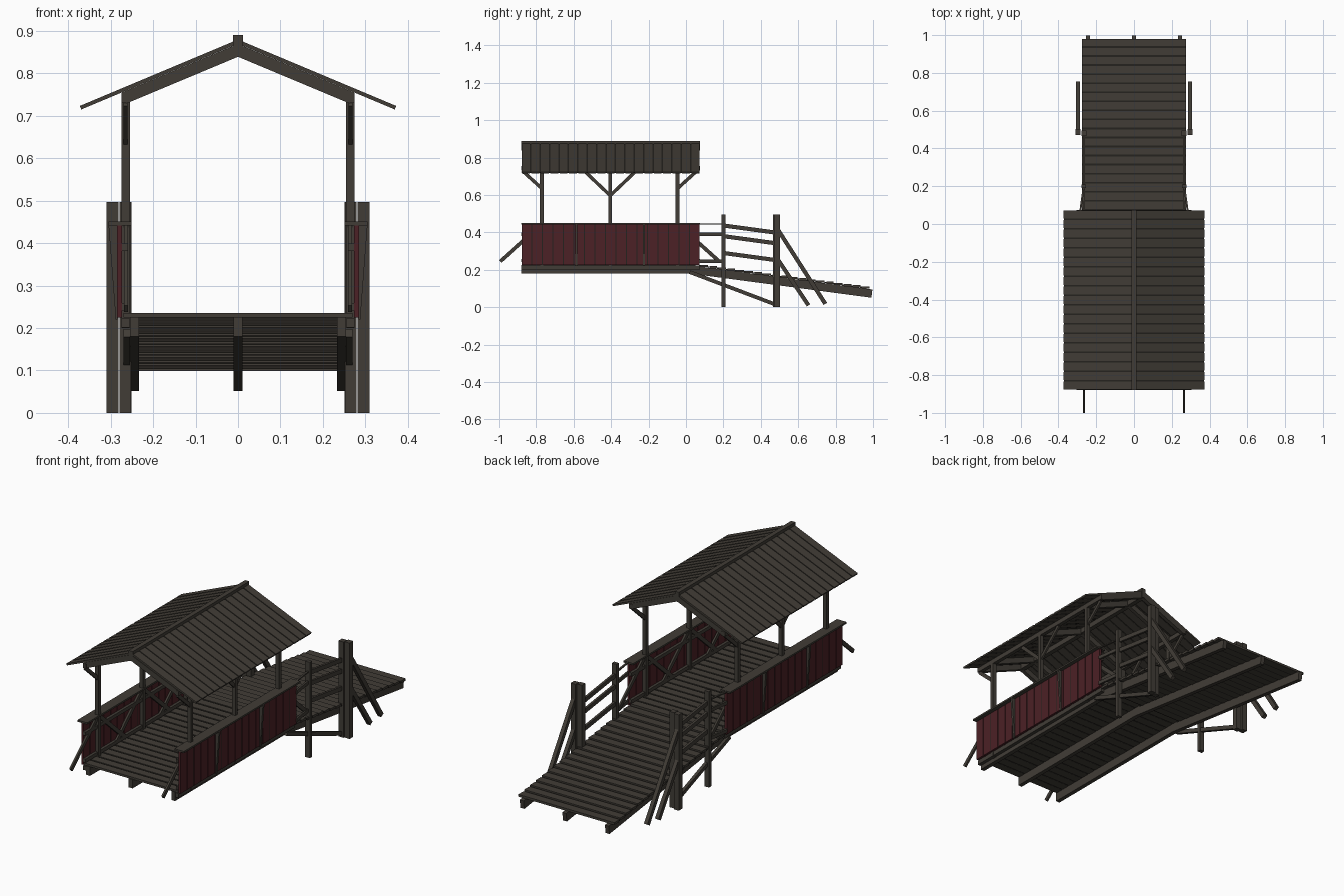
import bpy, bmesh
from mathutils import Vector

if "Cube" in bpy.data.objects:
    bpy.data.objects.remove(bpy.data.objects["Cube"])


def material(name, rgb):
    m = bpy.data.materials.new(name)
    m.diffuse_color = (*rgb, 1)
    m.use_nodes = True
    m.node_tree.nodes["Principled BSDF"].inputs["Base Color"].default_value = m.diffuse_color
    return m


WOOD = material("weathered wood", (0.053, 0.046, 0.037))
DARK = material("dark board gaps", (0.018, 0.016, 0.013))
RED = material("barn red", (0.072, 0.015, 0.019))


def part(name, mat, bars, mirror=True):
    """One object from bars (start, end, width, height), mirrored in x if asked."""
    bm = bmesh.new()
    for sx in ((1, -1) if mirror else (1,)):
        for p, q, w, h in bars:
            p = Vector((p[0] * sx, p[1], p[2]))
            q = Vector((q[0] * sx, q[1], q[2]))
            d = (q - p).normalized()
            ref = Vector((0, 0, 1)) if abs(d.z) < 0.99 else Vector((0, 1, 0))
            side = d.cross(ref).normalized()
            up = side.cross(d)
            v = [bm.verts.new(e + side * (a * w / 2) + up * (b * h / 2))
                 for e in (p, q) for a, b in ((-1, -1), (1, -1), (1, 1), (-1, 1))]
            for f in ((0, 1, 2, 3), (7, 6, 5, 4), (0, 4, 5, 1), (1, 5, 6, 2),
                      (2, 6, 7, 3), (3, 7, 4, 0)):
                bm.faces.new([v[i] for i in f])
    bmesh.ops.recalc_face_normals(bm, faces=bm.faces)
    me = bpy.data.meshes.new(name)
    bm.to_mesh(me)
    bm.free()
    me.materials.append(mat)
    ob = bpy.data.objects.new(name, me)
    bpy.context.collection.objects.link(ob)
    return ob


Y0, Y1 = -0.88, 0.075          # covered span
POSTS = (-0.77, -0.405, -0.045)


def ramp_z(y):                 # top of the ramp deck
    return 0.235 - 0.133 * (y - 0.03)


# Deck planks and the dark gaps between them
n = 19
step = (Y1 - Y0) / n
part("deck_planks", WOOD, [((-0.27, Y0 + step * (i + .5), 0.23), (0.27, Y0 + step * (i + .5), 0.23),
     step - 0.008, 0.011) for i in range(n)], False)
part("deck_gaps", DARK, [((-0.269, Y0 + step * i, 0.229), (0.269, Y0 + step * i, 0.229),
     0.01, 0.007) for i in range(1, n)], False)

# Ramp planks and gaps
n = 19
step = (0.985 - Y1) / n
part("ramp_planks", WOOD, [((-0.275, y, ramp_z(y) - 0.006), (0.275, y, ramp_z(y) - 0.006), step - 0.009, 0.012)
     for y in (Y1 + step * (i + .5) for i in range(n))], False)
part("ramp_gaps", DARK, [((-0.274, y, ramp_z(y) - 0.008), (0.274, y, ramp_z(y) - 0.008), 0.012, 0.007)
     for y in (Y1 + step * i for i in range(n))], False)

# Long beams under the deck and the ramp
XS = (-0.244, 0, 0.244)
part("deck_beams", WOOD, [((x, Y0, 0.203), (x, 0.05, 0.203), 0.022, 0.046) for x in XS], False)
part("ramp_beams", WOOD, [((x, 0.01, ramp_z(0.01) - 0.034), (x, 0.994, ramp_z(0.994) - 0.034), 0.022, 0.044)
     for x in XS], False)
part("side_sill", WOOD, [((0.265, Y0, 0.212), (0.265, Y1, 0.212), 0.018, 0.022)])

# Red side walls, gaps, cap and tapered outer brackets
n = 17
step = (Y1 - Y0) / n
part("wall_boards", RED, [((0.279, Y0 + step * (i + .5), 0.225), (0.279, Y0 + step * (i + .5), 0.442),
     0.012, step - 0.005) for i in range(n)])
part("wall_gaps", DARK, [((0.279, Y0 + step * i, 0.226), (0.279, Y0 + step * i, 0.442),
     0.007, 0.007) for i in range(1, n)])
part("wall_cap", WOOD, [((0.278, Y0, 0.446), (0.278, Y1, 0.446), 0.055, 0.009)])
part("wall_inner_rails", WOOD, [((0.266, Y0, z), (0.266, Y1, z), 0.014, 0.018) for z in (0.25, 0.39)])
for sx, label in ((1, "right"), (-1, "left")):
    bm = bmesh.new()
    for y in (-0.585, -0.225):
        tri = [bm.verts.new((sx * x, y - 0.006, z))
               for x, z in ((0.284, 0.22), (0.288, 0.22), (0.305, 0.442), (0.284, 0.442))]
        r = bmesh.ops.extrude_face_region(bm, geom=[bm.faces.new(tri)])
        bmesh.ops.translate(bm, vec=(0, 0.012, 0),
                            verts=[g for g in r["geom"] if isinstance(g, bmesh.types.BMVert)])
    bmesh.ops.recalc_face_normals(bm, faces=bm.faces)
    me = bpy.data.meshes.new("wall_brackets_" + label)
    bm.to_mesh(me)
    bm.free()
    me.materials.append(WOOD)
    bpy.context.collection.objects.link(bpy.data.objects.new(me.name, me))

# Roof posts with low and high diagonal braces
part("roof_posts", WOOD, [((0.265, y, 0.2), (0.265, y, 0.735), 0.02, 0.02) for y in POSTS])
part("low_braces", WOOD, [((0.264, y, 0.445), (0.264, y + s * 0.223, 0.245), 0.01, 0.02)
     for y in POSTS for s in (-1, 1)])
part("knee_braces", WOOD, [((0.265, y, z), (0.265, y + s, 0.73), 0.01, 0.018)
     for y, s, z in ((POSTS[0], -0.105, 0.635), (POSTS[1], -0.14, 0.597),
                     (POSTS[1], 0.14, 0.597), (POSTS[2], 0.105, 0.635))])

# Roof frame
part("wall_plates", WOOD, [((0.265, Y0, 0.742), (0.265, Y1, 0.742), 0.02, 0.024)])
part("ridge_beam", WOOD, [((0, Y0, 0.864), (0, Y1, 0.864), 0.024, 0.052)], False)
part("rafters", WOOD, [((0.005, y, 0.852), (0.268, y, 0.742), 0.02, 0.028)
     for y in (Y0 + 0.012, *POSTS, Y1 - 0.012)])

# Roof boards and gaps
n = 19
step = (Y1 - Y0) / n
part("roof_boards", WOOD, [((0.004, Y0 + step * (i + .5), 0.873), (0.371, Y0 + step * (i + .5), 0.719),
     step - 0.008, 0.009) for i in range(n)])
part("roof_gaps", DARK, [((0.004, Y0 + step * i, 0.873), (0.37, Y0 + step * i, 0.719),
     0.01, 0.005) for i in range(1, n)])

# Ramp posts: one slim, and a double post further down
part("ramp_posts", WOOD, [((0.266, 0.2, 0), (0.266, 0.2, 0.497), 0.026, 0.02),
                          ((0.265, 0.48, 0), (0.265, 0.48, 0.497), 0.028, 0.028),
                          ((0.296, 0.487, 0), (0.296, 0.487, 0.497), 0.028, 0.03)])

# Ramp railings: level rails near the wall, then sloping ones
part("level_rails", WOOD, [((0.284, 0.07, z), (0.266, 0.2, z), 0.01, h)
     for z, h in ((0.446, 0.006), (0.39, 0.018), (0.245, 0.018))])
part("sloping_rails", WOOD, [((0.265, 0.2, z), (0.265, 0.48, z - 0.038), 0.012, 0.022)
     for z in (0.437, 0.38, 0.29)])

# Ground braces
part("under_braces", WOOD, [((0.262, 0.02, 0.188), (0.262, 0.48, 0.014), 0.016, 0.02)])
part("outer_braces", WOOD, [((0.297, 0.485, 0.425), (0.297, 0.745, 0.018), 0.02, 0.022),
                            ((0.297, 0.485, 0.265), (0.297, 0.655, 0.01), 0.02, 0.022)])
